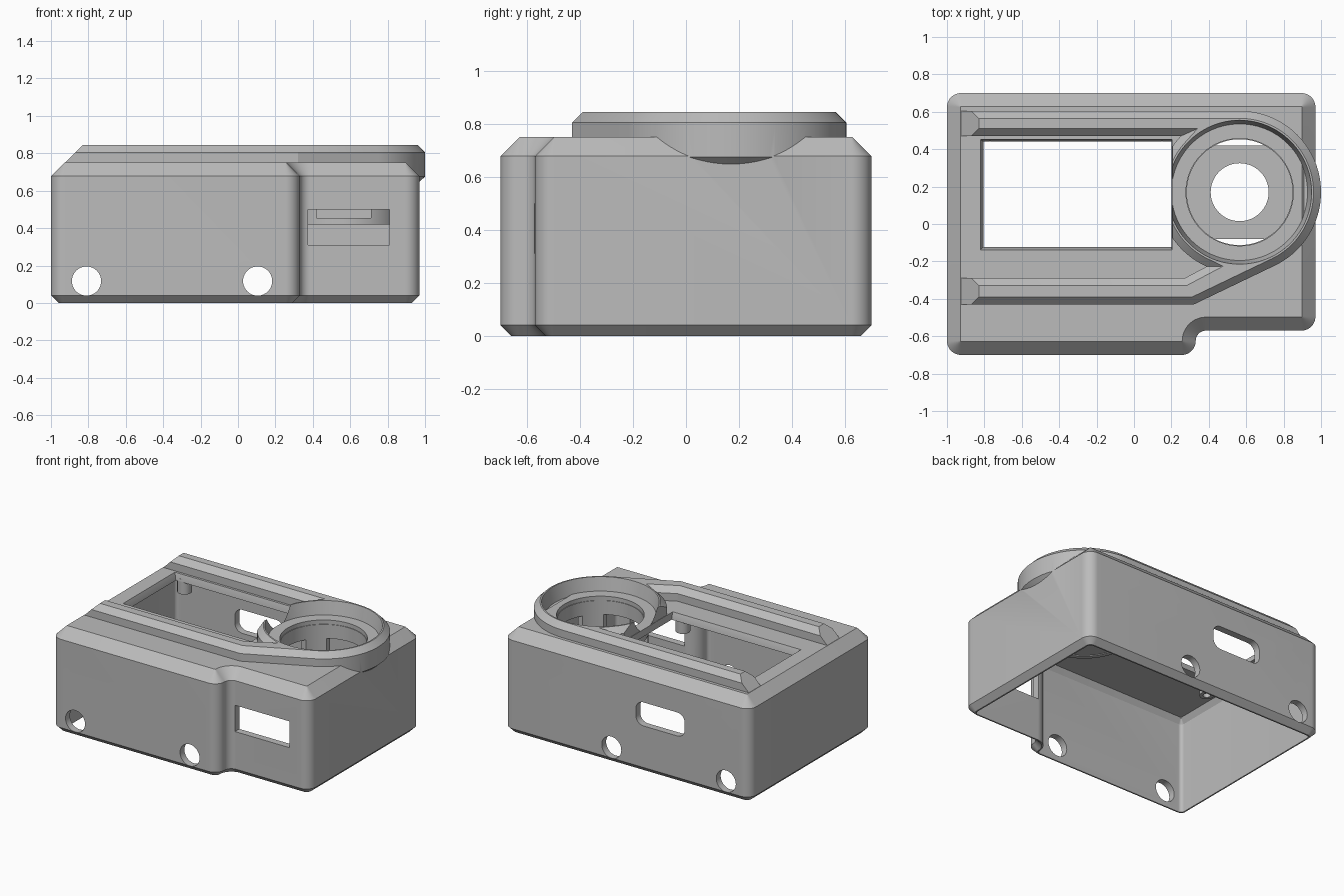
import bpy, bmesh
from math import radians, cos, sin
from mathutils import Vector, Matrix

cube = bpy.data.objects.get("Cube")
if cube:
    bpy.data.objects.remove(cube, do_unlink=True)

grey = bpy.data.materials.new("light_grey_plastic")
grey.use_nodes = True
colour = (0.5, 0.5, 0.5, 1)
grey.diffuse_color = colour
for node in grey.node_tree.nodes:
    if node.type == 'BSDF_PRINCIPLED':
        node.inputs["Base Color"].default_value = colour


def arc(cx, cy, r, a0, a1, n=12):
    angles = [radians(a0 + (a1 - a0) * i / n) for i in range(n + 1)]
    return [(cx + r * cos(a), cy + r * sin(a)) for a in angles]


def inset(pts, d):
    """Mitred inward offset of a counter-clockwise outline."""
    out = []
    for i, p in enumerate(pts):
        p = Vector(p)
        e1 = (p - Vector(pts[i - 1])).normalized()
        e2 = (Vector(pts[(i + 1) % len(pts)]) - p).normalized()
        n1, n2 = Vector((-e1.y, e1.x)), Vector((-e2.y, e2.x))
        out.append(tuple(p + (n1 + n2) * (d / (1 + n1.dot(n2)))))
    return out


def finish(name, bm):
    bmesh.ops.recalc_face_normals(bm, faces=bm.faces[:])
    me = bpy.data.meshes.new(name)
    bm.to_mesh(me)
    bm.free()
    ob = bpy.data.objects.new(name, me)
    bpy.context.scene.collection.objects.link(ob)
    return ob


def loft(name, layers, along_y=False):
    """Solid through matching outlines, each given as (height, points)."""
    bm = bmesh.new()
    rings = [[bm.verts.new((x, h, y) if along_y else (x, y, h)) for x, y in pts]
             for h, pts in layers]
    bm.faces.new(rings[0])
    bm.faces.new(rings[-1])
    n = len(rings[0])
    for a, b in zip(rings, rings[1:]):
        for i in range(n):
            j = (i + 1) % n
            bm.faces.new((a[i], a[j], b[j], b[i]))
    return finish(name, bm)


def rect(x0, x1, y0, y1):
    return [(x0, y0), (x1, y0), (x1, y1), (x0, y1)]


def box(name, x0, x1, y0, y1, z0, z1):
    return loft(name, [(z0, rect(x0, x1, y0, y1)), (z1, rect(x0, x1, y0, y1))])


def disc(name, x, y, r0, z0, z1, r1=None, n=64):
    return loft(name, [(z0, arc(x, y, r0, 0, 360, n)[:-1]),
                       (z1, arc(x, y, r1 or r0, 0, 360, n)[:-1])])


def combine(a, b, op='DIFFERENCE'):
    m = a.modifiers.new("combine", 'BOOLEAN')
    m.operation, m.solver, m.object = op, 'EXACT', b
    bpy.context.view_layer.update()
    dg = bpy.context.evaluated_depsgraph_get()
    me = bpy.data.meshes.new_from_object(a.evaluated_get(dg))
    a.modifiers.clear()
    a.data = me
    bpy.data.objects.remove(b, do_unlink=True)


CX, CY, R = 0.565, 0.17, 0.435     # round socket centre and outer radius
TOP, RIM = 0.75, 0.845             # deck and lip heights

# Case outline with rounded corners and a stepped front corner
r = 0.075
outline = (arc(-1 + r, -0.7 + r, r, 180, 270) + arc(0.255, -0.7 + r, r, 270, 360)
           + arc(0.385, -0.625, 0.055, 180, 90)[1:]
           + arc(0.97 - r, -0.57 + r, r, 270, 360)
           + arc(0.97 - r, 0.7 - r, r, 0, 90) + arc(-1 + r, 0.7 - r, r, 90, 180))
case = loft("case", [(0, inset(outline, 0.04)), (0.04, outline),
                     (0.678, outline), (TOP, inset(outline, 0.072))])

# Raised lip: two rails running into the socket ring
lip_line = [(-0.97, 0.605), (-0.97, -0.43), (0.32, -0.43)] + arc(CX, CY, R, -64, 90, 48)
lip = loft("lip", [(0.63, inset(lip_line, 0.05)), (0.675, lip_line),
                   (0.805, lip_line), (RIM, inset(lip_line, 0.04))])
channel = ([(-1.3, 0.47), (-1.3, -0.29), (0.27, -0.29)]
           + arc(CX, CY, R, 246, 136.4, 32))
wide = inset(channel, -0.04)
combine(lip, loft("channel_cut", [(0.74, channel), (0.805, channel),
                                  (RIM, wide), (0.9, wide)]))
combine(lip, disc("ring_cut", CX, CY, 0.363, 0.74, 0.86, 0.388, 96))
combine(lip, box("gap_cut", -0.3, 0.205, -0.13, 0.46, 0.74, 0.95))
slope = [(-1.125, 0.55), (-0.725, 0.95), (-1.4, 0.95), (-1.4, 0.55)]
combine(lip, loft("end_cut", [(-1, slope), (1, slope)], True))
combine(case, lip, 'UNION')

# Hollow inside, open at the bottom
inner = inset(outline, 0.05)
combine(case, loft("cavity_cut", [(-0.1, inner), (0.66, inner),
                                  (0.7, inset(outline, 0.0735))]))

# Display window and socket hole in the deck
combine(case, loft("window_cut", [(0.6, rect(-0.805, 0.2, -0.122, 0.44)),
                                  (0.705, rect(-0.805, 0.2, -0.122, 0.44)),
                                  (0.76, rect(-0.825, 0.203, -0.142, 0.456))]))
combine(case, disc("socket_cut", CX, CY, 0.287, 0.6, 0.8))

# Round holes through front and back walls
for x in (-0.81, 0.105):
    hole = arc(x, 0.117, 0.078, 0, 360, 40)[:-1]
    combine(case, loft("hole_cut", [(-1, hole), (1, hole)], True))

# Front port and rounded back slot
combine(case, box("port_cut", 0.375, 0.81, -0.9, -0.4, 0.31, 0.5))
slot = (arc(-0.42, 0.4, 0.06, 180, 270) + arc(-0.15, 0.4, 0.06, 270, 360)
        + arc(-0.15, 0.45, 0.06, 0, 90) + arc(-0.42, 0.45, 0.06, 90, 180))
combine(case, loft("slot_cut", [(0.5, slot), (0.9, slot)], True))

# Hanging socket well with side slots
well = disc("socket_well", CX, CY, 0.315, 0.42, 0.72)
combine(well, disc("well_cut", CX, CY, 0.283, 0.3, 0.8))
w = 0.145
combine(well, box("slot_x_cut", CX - 0.5, CX + 0.5, CY - w, CY + w, 0.455, 0.62))
combine(well, box("slot_y_cut", CX - w, CX + w, CY - 0.5, CY + 0.5, 0.455, 0.62))

# Well floor with two flat sides and a central hole
floor = disc("socket_floor", CX, CY, 0.3, 0.425, 0.45)
combine(floor, box("flat_cut", CX - 1, CX + 1, CY - 0.25, CY + 0.25, 0.3, 0.6), 'INTERSECT')
combine(floor, disc("centre_cut", CX, CY, 0.155, 0.3, 0.6))
parts = [case, well, floor]

# Screw posts under the deck
for x in (-0.77, 0.15):
    for y in (-0.18, 0.49):
        post = disc("screw_post", x, y, 0.048, 0.61, 0.72, n=32)
        combine(post, disc("post_cut", x, y, 0.024, 0.5, 0.69, n=24))
        parts.append(post)

for ob in parts:
    ob.data.materials.clear()
    ob.data.materials.append(grey)
    for p in ob.data.polygons:
        p.material_index = 0
    bpy.ops.object.select_all(action='DESELECT')
    ob.select_set(True)
    bpy.context.view_layer.objects.active = ob
    bpy.ops.object.shade_smooth_by_angle(angle=radians(25))
